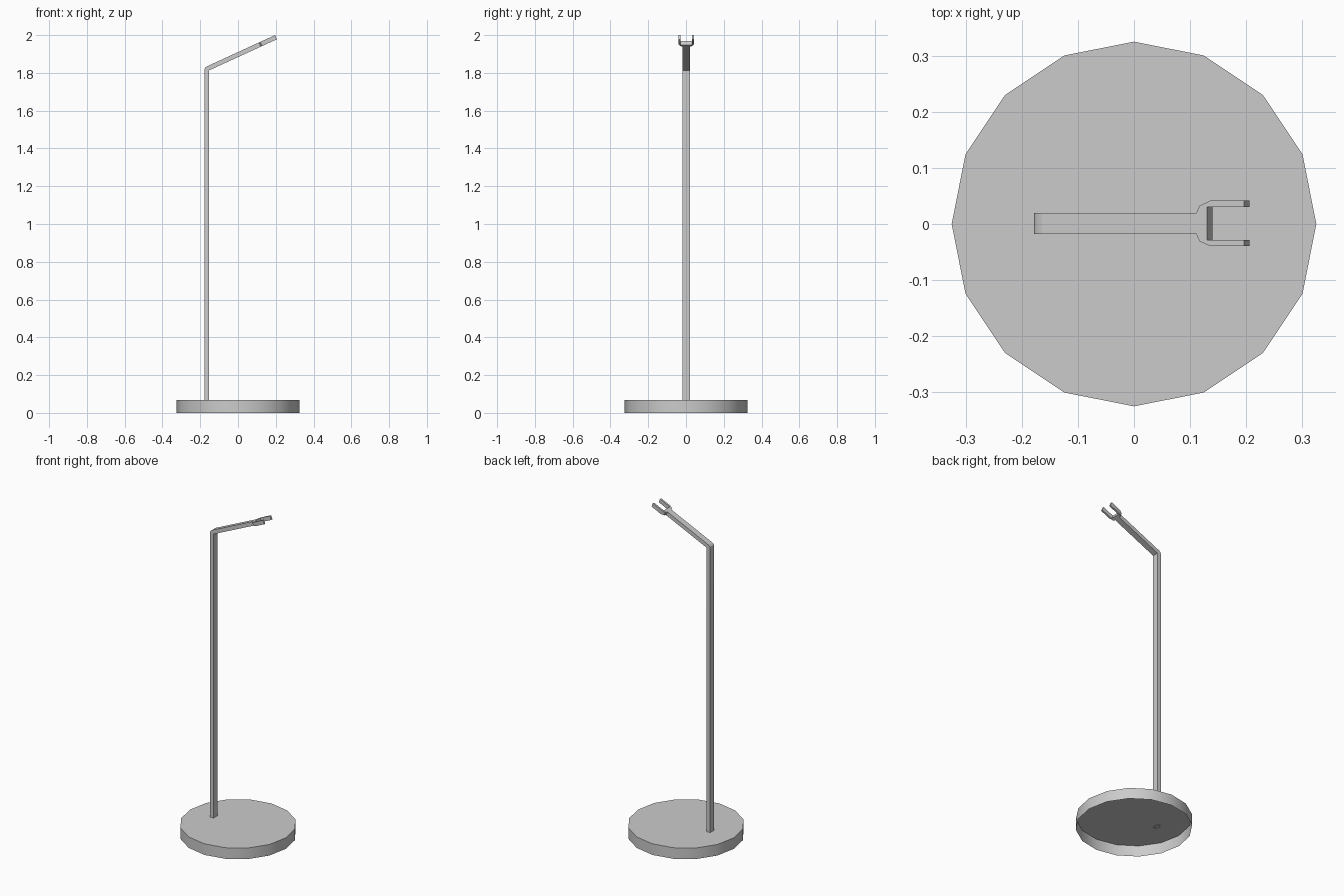
import bpy, bmesh, math
from mathutils import Vector

if "Cube" in bpy.data.objects:
    bpy.data.objects.remove(bpy.data.objects["Cube"])


def finish(name, bm):
    """Turn a bmesh into a named object with sharp-edged smooth shading."""
    mesh = bpy.data.meshes.new(name)
    bm.to_mesh(mesh)
    bm.free()
    obj = bpy.data.objects.new(name, mesh)
    bpy.context.collection.objects.link(obj)
    bpy.ops.object.select_all(action='DESELECT')
    bpy.context.view_layer.objects.active = obj
    obj.select_set(True)
    bpy.ops.object.shade_smooth_by_angle(angle=math.radians(40))
    return obj


def prism(name, points, offset, is_open):
    """Extrude a planar outline; remove end faces whose centre is_open accepts."""
    bm = bmesh.new()
    face = bm.faces.new([bm.verts.new(p) for p in points])
    ext = bmesh.ops.extrude_face_region(bm, geom=[face], use_keep_orig=True)
    verts = [g for g in ext["geom"] if isinstance(g, bmesh.types.BMVert)]
    bmesh.ops.translate(bm, verts=verts, vec=Vector(offset))
    bmesh.ops.recalc_face_normals(bm, faces=bm.faces)
    ends = [f for f in bm.faces if is_open(f.calc_center_median())]
    bmesh.ops.delete(bm, geom=ends, context='FACES_ONLY')
    return finish(name, bm)


# Round 16-sided base: a shell open underneath
bm = bmesh.new()
bmesh.ops.create_cone(bm, segments=16, radius1=0.325, radius2=0.325, depth=0.068,
                      cap_ends=True)
bmesh.ops.translate(bm, verts=bm.verts, vec=(0, 0, 0.034))
under = [f for f in bm.faces if f.normal.z < -0.9]
bmesh.ops.delete(bm, geom=under, context='FACES_ONLY')
finish("base", bm)

MID, HALF = 0.001, 0.019       # centre line and half width of the flat bar
DROP = Vector((0.010, 0, -0.022))   # thickness of the tilted arm
FOOT = 0.066                   # post ends just under the base top


def arm_top(x):
    return 2.0 + 0.459 * (x - 0.196)


# Upright post with the rounded outer bend
bx = -0.164
bz = arm_top(bx)
post_profile = [(-0.178, FOOT), (-0.154, FOOT), (bx + DROP.x, bz + DROP.z),
                (bx, bz), (-0.170, bz - 0.004),
                (-0.175, bz - 0.009), (-0.178, bz - 0.017)]
joint = Vector((bx, MID, bz)) + DROP / 2
prism("post", [(x, MID - HALF, z) for x, z in post_profile], (0, 2 * HALF, 0),
      lambda c: c.z < FOOT + 0.001 or (c - joint).length < 0.002)

# Sloping arm ending in a two-pronged fork, half outline mirrored in y
half = [(bx, HALF), (0.111, HALF), (0.117, 0.032), (0.136, 0.0405),
        (0.196, 0.0405), (0.196, 0.0295), (0.130, 0.0295)]
outline = half + [(x, -y) for x, y in reversed(half)]
prism("forked_arm", [(x, MID + y, arm_top(x)) for x, y in outline], DROP,
      lambda c: (c - joint).length < 0.002)
